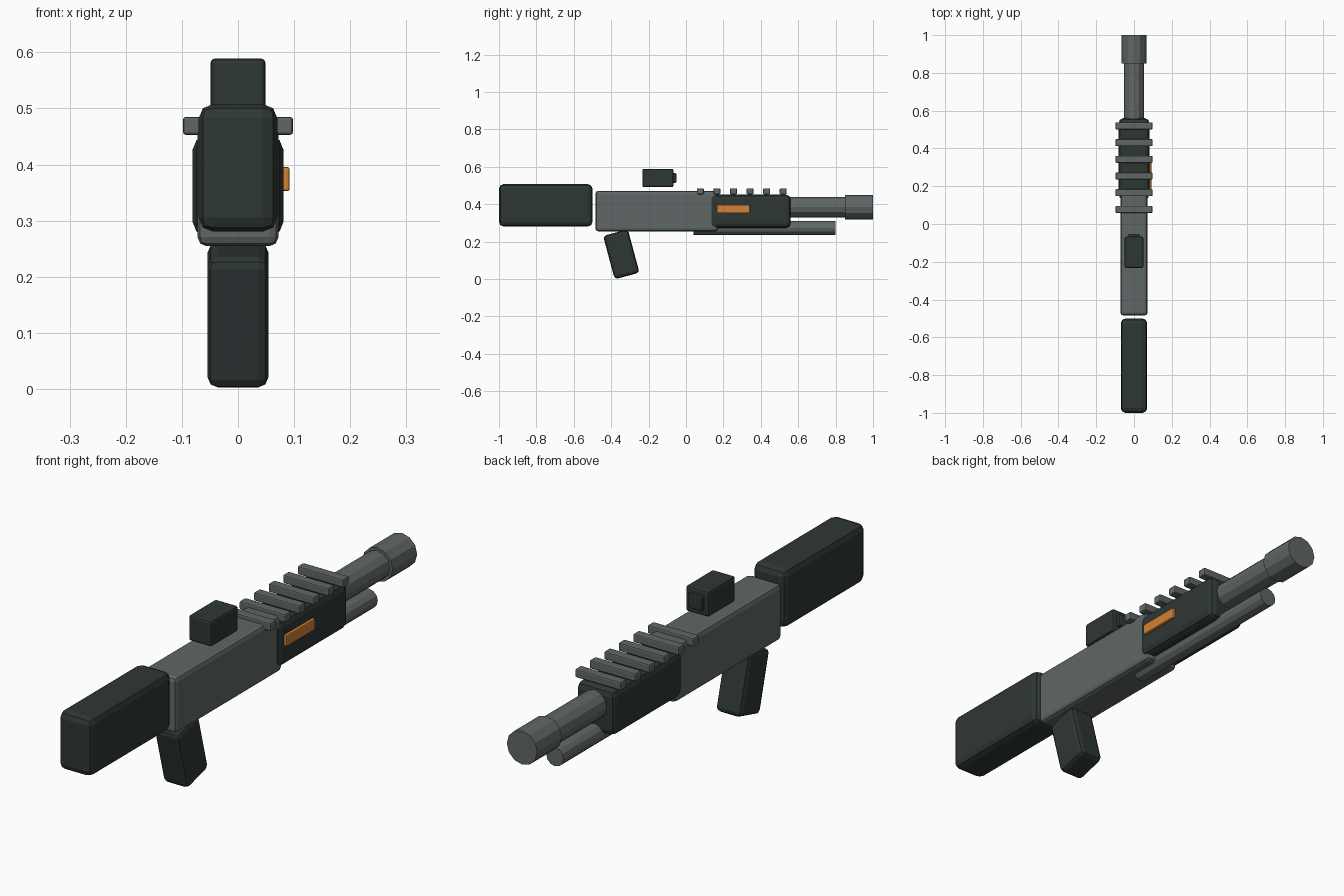
import bpy
import math

cube = bpy.data.objects.get("Cube")
if cube:
    bpy.data.objects.remove(cube, do_unlink=True)


def material(name, colour):
    mat = bpy.data.materials.new(name)
    mat.use_nodes = True
    mat.diffuse_color = (*colour, 1)
    mat.node_tree.nodes["Principled BSDF"].inputs["Base Color"].default_value = (*colour, 1)
    return mat


DARK = material("dark_green_black", (0.027, 0.038, 0.036))
GREY = material("steel_grey", (0.115, 0.135, 0.132))
ORANGE = material("orange", (0.65, 0.22, 0.035))


def box(name, centre, size, mat, bevel, tilt=0):
    """Rounded block, optionally tilted about x."""
    bpy.ops.mesh.primitive_cube_add(size=1, location=centre)
    obj = bpy.context.object
    obj.name = name
    obj.scale = size
    bpy.ops.object.transform_apply(location=False, rotation=False, scale=True)
    obj.rotation_euler.x = math.radians(tilt)
    obj.data.materials.append(mat)
    mod = obj.modifiers.new("rounded_edges", 'BEVEL')
    mod.width = bevel
    mod.segments = 2
    return obj


def tube(name, radius, start, end, z, mat):
    """Twelve-sided cylinder running along y."""
    bpy.ops.mesh.primitive_cylinder_add(
        vertices=12, radius=radius, depth=end - start,
        location=(0, (start + end) / 2, z), rotation=(math.pi / 2, 0, 0))
    obj = bpy.context.object
    obj.name = name
    obj.data.materials.append(mat)
    return obj


# Main body
box("stock", (0, -0.75, 0.394), (0.14, 0.5, 0.227), DARK, 0.025)
box("receiver", (0, -0.157, 0.363), (0.144, 0.655, 0.217), GREY, 0.016)
box("handguard", (0, 0.345, 0.362), (0.162, 0.43, 0.177), DARK, 0.024)
box("grip", (0, -0.346, 0.132), (0.108, 0.137, 0.24), DARK, 0.018, 15)

# Barrel group
tube("barrel", 0.054, 0.4, 0.87, 0.384, GREY)
tube("muzzle", 0.065, 0.85, 1.0, 0.384, GREY)
tube("lower_tube", 0.037, 0.04, 0.8, 0.273, GREY)

# Sight above the receiver
box("sight", (0, -0.15, 0.54), (0.098, 0.166, 0.098), DARK, 0.008)
box("sight_lens", (0, -0.066, 0.541), (0.06, 0.028, 0.054), DARK, 0.006)

# Cross bars of the top rail
for i in range(6):
    box(f"rail_bar_{i + 1}", (0, 0.077 + i * 0.0885, 0.469),
        (0.196, 0.037, 0.032), GREY, 0.005)

# Coloured plate on the left side
box("side_plate", (0.083, 0.253, 0.374), (0.018, 0.176, 0.043), ORANGE, 0.004)
